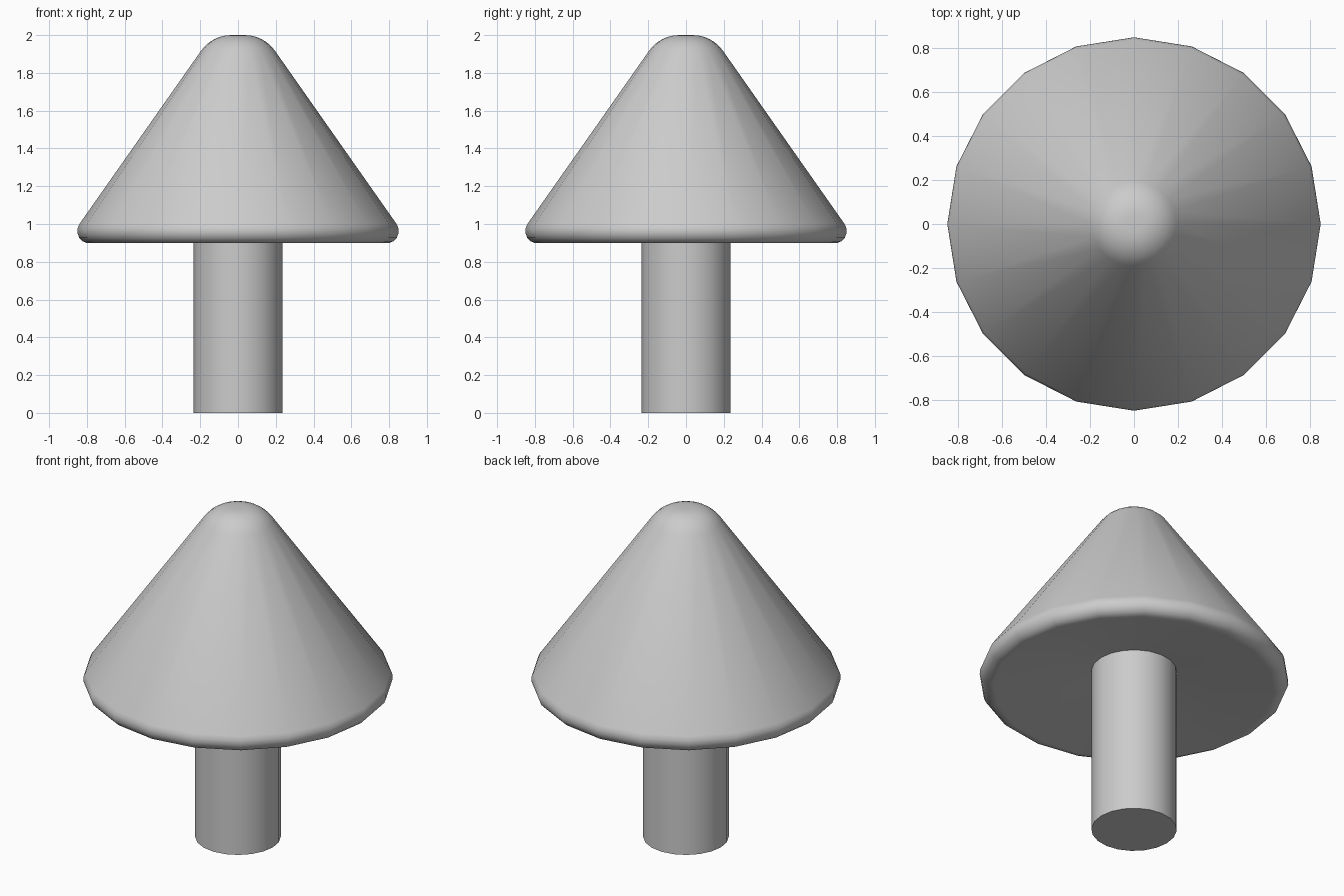
import bpy, bmesh, math

if "Cube" in bpy.data.objects:
    bpy.data.objects.remove(bpy.data.objects["Cube"])


def arc(cx, cz, r, a0, a1, n):
    """Points on an arc in the radius/height plane, angles in degrees."""
    return [(cx + r * math.cos(math.radians(a0 + (a1 - a0) * i / n)),
             cz + r * math.sin(math.radians(a0 + (a1 - a0) * i / n)))
            for i in range(n + 1)]


def lathe(name, profile, sides):
    """Closed solid from a bottom-to-top profile of (radius, z)."""
    bm = bmesh.new()
    rings = [[bm.verts.new((r * math.cos(2 * math.pi * k / sides),
                            r * math.sin(2 * math.pi * k / sides), z))
              for k in range(sides)] for r, z in profile]
    for lo, hi in zip(rings, rings[1:]):
        for k in range(sides):
            j = (k + 1) % sides
            bm.faces.new((lo[k], lo[j], hi[j], hi[k]))
    bm.faces.new(rings[0][::-1])
    bm.faces.new(rings[-1])
    mesh = bpy.data.meshes.new(name)
    bm.to_mesh(mesh)
    bm.free()
    obj = bpy.data.objects.new(name, mesh)
    bpy.context.collection.objects.link(obj)
    bpy.ops.object.select_all(action='DESELECT')
    obj.select_set(True)
    bpy.context.view_layer.objects.active = obj
    bpy.ops.object.shade_smooth_by_angle(angle=math.radians(40))
    return obj


# Stem
lathe("stem", [(0.235, 0.0), (0.235, 1.02)], 20)

# Conical cap: hollowed underside, rounded rim and rounded tip
slope = 35.3
under = [(0.2, 1.012)]
rim = arc(0.785, 0.963, 0.066, -101, slope, 6)
tip = arc(0.037, 1.807, 0.193, slope, 90, 6)
lathe("cap", under + rim + tip, 20)
